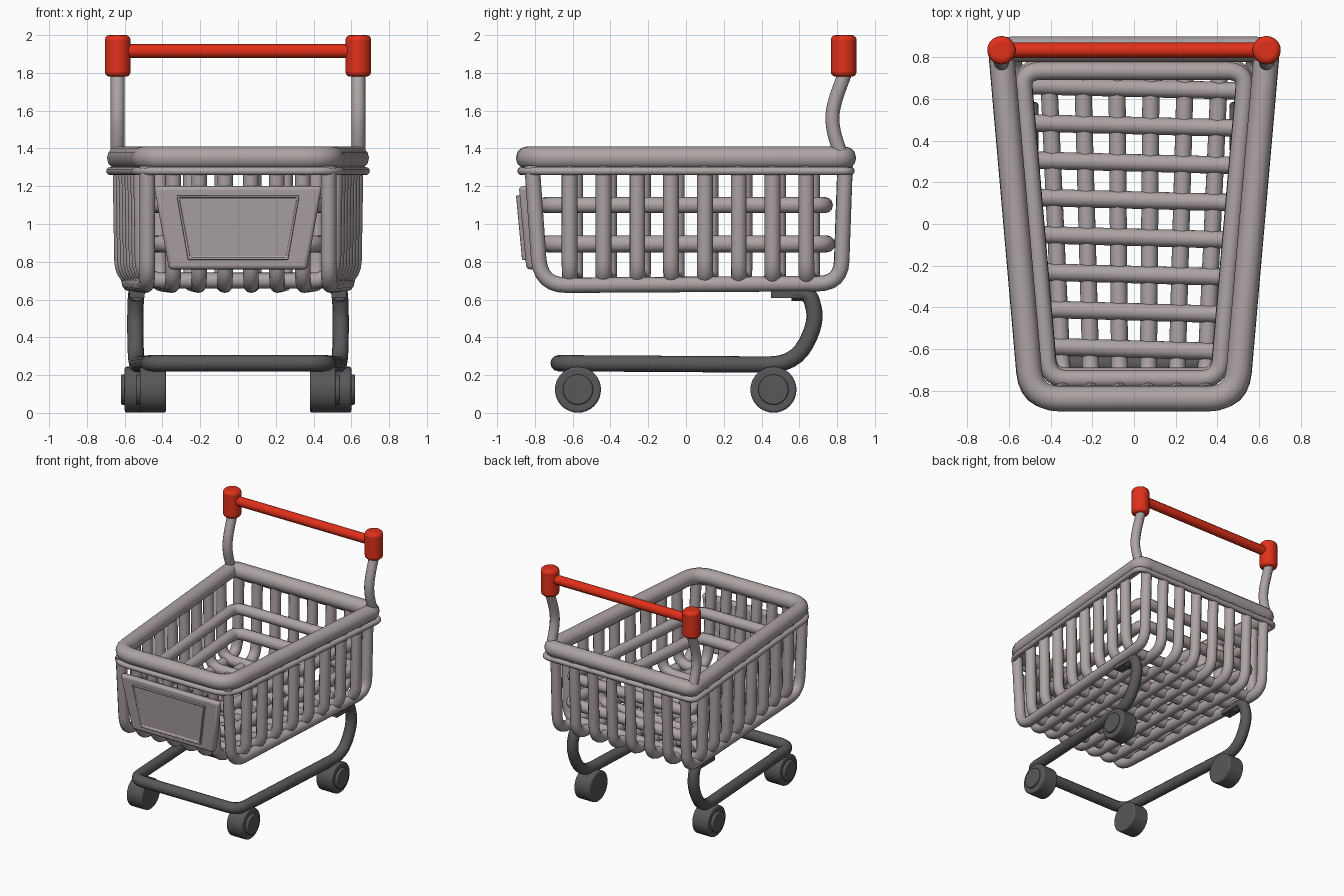
import bpy, bmesh, math
from mathutils import Vector, Matrix

if "Cube" in bpy.data.objects:
    bpy.data.objects.remove(bpy.data.objects["Cube"])


def material(name, rgb):
    m = bpy.data.materials.new(name)
    m.diffuse_color = (*rgb, 1)
    m.use_nodes = True
    m.node_tree.nodes["Principled BSDF"].inputs["Base Color"].default_value = m.diffuse_color
    return m


STEEL = material("warm_grey", (0.42, 0.37, 0.37))
DARK = material("dark_grey", (0.10, 0.095, 0.10))
RED = material("red", (0.75, 0.03, 0.01))


def fillet(points, radius, closed, n=6):
    """Round the corners of a polyline with quadratic arcs."""
    pts = [Vector(p) for p in points]
    out = []
    for i, p in enumerate(pts):
        if not closed and i in (0, len(pts) - 1):
            out.append(p)
            continue
        a, b = pts[i - 1] - p, pts[(i + 1) % len(pts)] - p
        r = radius[i] if isinstance(radius, (list, tuple)) else radius
        s = p + a.normalized() * min(r, a.length * 0.48)
        e = p + b.normalized() * min(r, b.length * 0.48)
        for k in range(n + 1):
            t = k / n
            out.append(s * (1 - t) ** 2 + p * 2 * t * (1 - t) + e * t * t)
    return out


def tube(name, points, r, mat, corner=0.1, closed=False):
    cu = bpy.data.curves.new(name, 'CURVE')
    cu.dimensions = '3D'
    cu.bevel_depth = r
    cu.bevel_resolution = 4
    cu.use_fill_caps = True
    path = fillet(points, corner, closed)
    sp = cu.splines.new('POLY')
    sp.points.add(len(path) - 1)
    for q, p in zip(sp.points, path):
        q.co = (*p, 1)
    sp.use_cyclic_u = closed
    ob = bpy.data.objects.new(name, cu)
    bpy.context.collection.objects.link(ob)
    finish(ob, mat, True)
    return ob


def finish(ob, mat, convert=False):
    bpy.ops.object.select_all(action='DESELECT')
    ob.select_set(True)
    bpy.context.view_layer.objects.active = ob
    if convert:
        bpy.ops.object.convert(target='MESH')
    ob.data.materials.clear()
    ob.data.materials.append(mat)
    bpy.ops.object.shade_smooth_by_angle(angle=math.radians(40))


def cylinder(name, loc, r, depth, mat, axis='Z', bevel=0.02):
    rot = (0, math.pi / 2, 0) if axis == 'X' else (0, 0, 0)
    bpy.ops.mesh.primitive_cylinder_add(vertices=32, radius=r, depth=depth, location=loc, rotation=rot)
    ob = bpy.context.object
    ob.name = name
    b = ob.modifiers.new("bevel", 'BEVEL')
    b.width, b.segments, b.limit_method = bevel, 3, 'ANGLE'
    finish(ob, mat)
    return ob


def half(y):
    """Half width of the tapered basket at depth y."""
    return 0.565 + 0.087 * y


def ring(name, front, back, inset, z, r, corner):
    w0, w1 = half(front) - inset, half(back) - inset
    tube(name, [(-w0, front, z), (w0, front, z), (w1, back, z), (-w1, back, z)],
         r, STEEL, corner, True)


# Basket rim, thin lip below it and the two inner rails
ring("basket_rim", -0.84, 0.84, 0.0, 1.35, 0.061, [0.14, 0.14, 0.06, 0.06])
ring("rim_lip", -0.872, 0.872, -0.042, 1.28, 0.021, [0.16, 0.16, 0.07, 0.07])
ring("upper_rail", -0.745, 0.735, 0.09, 1.10, 0.043, 0.09)
ring("lower_rail", -0.735, 0.745, 0.09, 0.895, 0.045, 0.09)

# U-shaped bars across the basket
for i in range(8):
    y = 0.652 - 0.179 * i
    w = half(y)
    tube(f"cross_bar_{i}", [(-w, y + 0.015, 1.31), (-w + 0.01, y + 0.015, 0.70),
                            (w - 0.01, y - 0.015, 0.70), (w, y - 0.015, 1.31)], 0.042, STEEL, 0.11)

# U-shaped bars along the basket, fanning out to the back
for i in range(8):
    k = i - 3.5
    f, b = k * 0.137, k * 0.166
    tube(f"long_bar_{i}", [(f, -0.815, 1.31), (f, -0.77, 0.675), (b, 0.82, 0.685),
                           (b, 0.842, 1.31)], 0.041, STEEL, [0, 0.14, 0.12, 0])


# Front sign plate: a tilted trapezoid with a raised, inset panel
def plate(name, top, bottom, z0, z1, y0, y1, depth, inset=0):
    bm = bmesh.new()
    vs = [bm.verts.new(c) for c in ((-bottom, y0, z0), (bottom, y0, z0), (top, y1, z1), (-top, y1, z1))]
    face = bm.faces.new(vs)
    ext = bmesh.ops.extrude_face_region(bm, geom=[face])
    bmesh.ops.translate(bm, vec=(0, depth, 0), verts=[v for v in ext['geom'] if isinstance(v, bmesh.types.BMVert)])
    bmesh.ops.recalc_face_normals(bm, faces=bm.faces)
    if inset:
        front = min(bm.faces, key=lambda f: f.calc_center_median().y)
        bmesh.ops.inset_region(bm, faces=[front], thickness=inset)
        bmesh.ops.inset_region(bm, faces=[front], thickness=0.006, depth=-0.012)
    me = bpy.data.meshes.new(name)
    bm.to_mesh(me)
    bm.free()
    ob = bpy.data.objects.new(name, me)
    bpy.context.collection.objects.link(ob)
    b = ob.modifiers.new("bevel", 'BEVEL')
    b.width, b.segments, b.limit_method = (0.004 if inset else 0.02), 3, 'ANGLE'
    finish(ob, STEEL)


plate("sign_plate", 0.445, 0.365, 0.76, 1.20, -0.845, -0.885, 0.055)
plate("sign_panel", 0.325, 0.265, 0.81, 1.15, -0.868, -0.90, 0.04, 0.015)

# Push handle: bent posts, red caps and red grip
for s, side in ((-1, "left"), (1, "right")):
    x = 0.637 * s
    tube(f"handle_post_{side}", [(x, 0.83, 1.34), (x, 0.775, 1.50), (x, 0.775, 1.62), (x, 0.85, 1.82)],
         0.037, STEEL, 0.12)
    cylinder(f"handle_cap_{side}", (x, 0.835, 1.89), 0.068, 0.22, RED, bevel=0.025)
tube("handle_grip", [(-0.62, 0.835, 1.915), (0.62, 0.835, 1.915)], 0.037, RED)

# Chassis: one bent tube from leg to leg around the front
right_leg = [(0.535, 0.56, 0.635), (0.54, 0.655, 0.635), (0.545, 0.695, 0.48), (0.54, 0.575, 0.255), (0.47, -0.675, 0.263)]
path = right_leg + [(-x, y, z) for x, y, z in reversed(right_leg)]
bend = [0, 0.05, 0.12, 0.14, 0.1]
tube("chassis_frame", path, 0.043, DARK, bend + bend[::-1], False)

# Mounting plates and wheels
for s, side in ((-1, "left"), (1, "right")):
    bpy.ops.mesh.primitive_cube_add(size=1, location=(0.535 * s, 0.54, 0.627))
    mount = bpy.context.object
    mount.name = f"leg_mount_{side}"
    mount.scale = (0.08, 0.18, 0.035)
    finish(mount, DARK)
    for end, x, y in (("front", 0.45, -0.572), ("back", 0.53, 0.463)):
        cylinder(f"{end}_wheel_{side}", (x * s, y, 0.123), 0.122, 0.14, DARK, 'X', 0.012)
        cylinder(f"{end}_hub_{side}", ((x + 0.04) * s, y, 0.123), 0.08, 0.10, DARK, 'X', 0.008)
